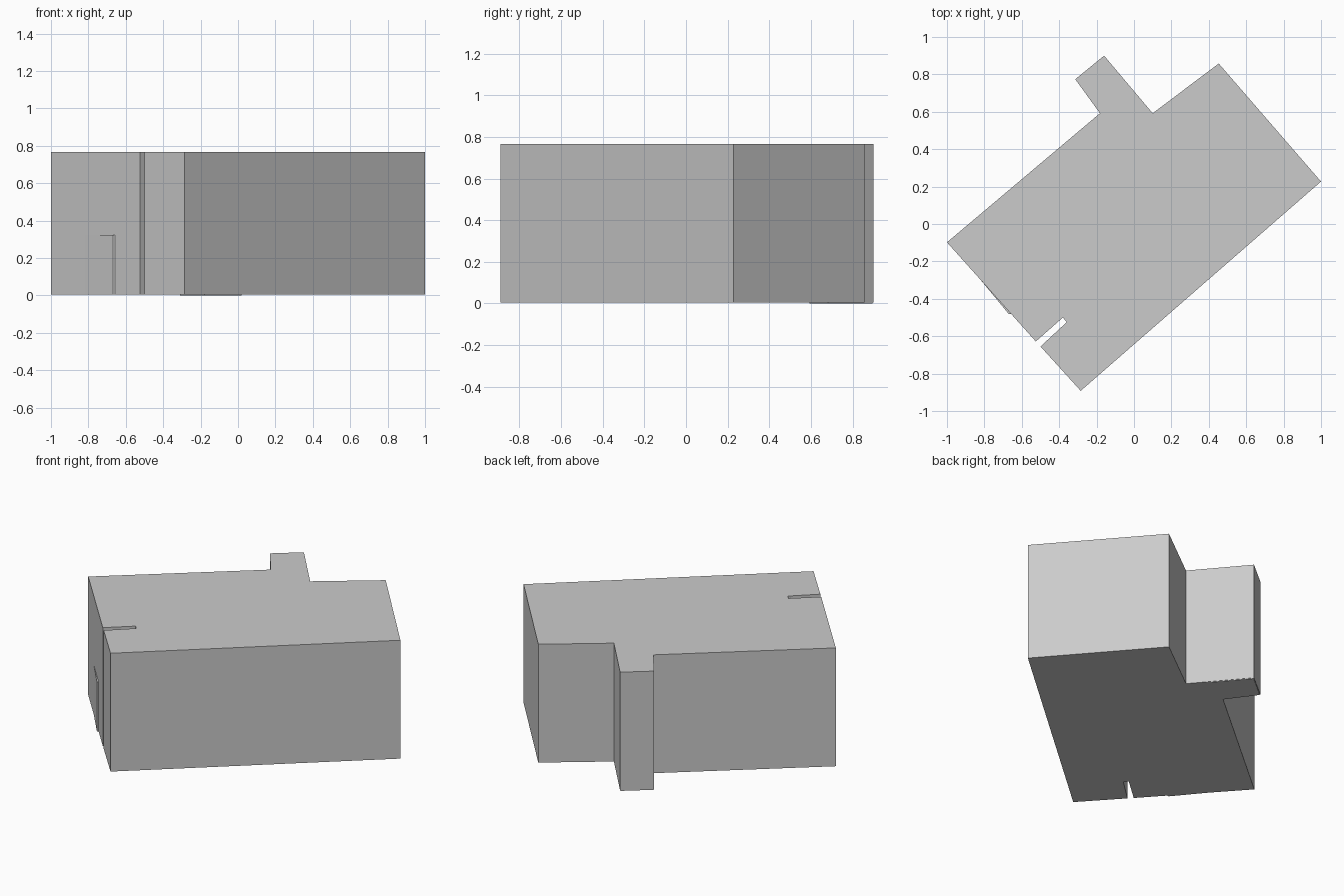
import bpy
import bmesh

if "Cube" in bpy.data.objects:
    bpy.data.objects.remove(bpy.data.objects["Cube"])


def prism(name, outline, z0, z1):
    """Extrude a counter-clockwise plan outline from z0 to z1."""
    bm = bmesh.new()
    base = bm.faces.new([bm.verts.new((x, y, z0)) for x, y in outline])
    ext = bmesh.ops.extrude_face_region(bm, geom=[base], use_keep_orig=True)
    tops = [g for g in ext["geom"] if isinstance(g, bmesh.types.BMVert)]
    bmesh.ops.translate(bm, vec=(0, 0, z1 - z0), verts=tops)
    bmesh.ops.recalc_face_normals(bm, faces=bm.faces)
    mesh = bpy.data.meshes.new(name)
    bm.to_mesh(mesh)
    bm.free()
    obj = bpy.data.objects.new(name, mesh)
    bpy.context.collection.objects.link(obj)
    return obj


# Main block with back annex and narrow slot in the left wall
plan = [
    (-1.0, -0.098), (-0.525, -0.628), (-0.38, -0.50), (-0.36, -0.525),
    (-0.50, -0.655), (-0.285, -0.892), (1.0, 0.227), (0.453, 0.858),
    (0.10, 0.592), (-0.16, 0.90), (-0.314, 0.774), (-0.182, 0.592),
]
prism("building_body", plan, 0.004, 0.767)

# Slightly lower footing under the annex
annex = [(-0.178, 0.593), (0.02, 0.682), (-0.16, 0.896), (-0.31, 0.773)]
prism("annex_footing", annex, 0.0, 0.006)

# Shallow wedge panel low on the left wall
wedge = [(-0.82, -0.299), (-0.669, -0.482), (-0.655, -0.481)]
prism("wall_panel", wedge, 0.004, 0.323)
